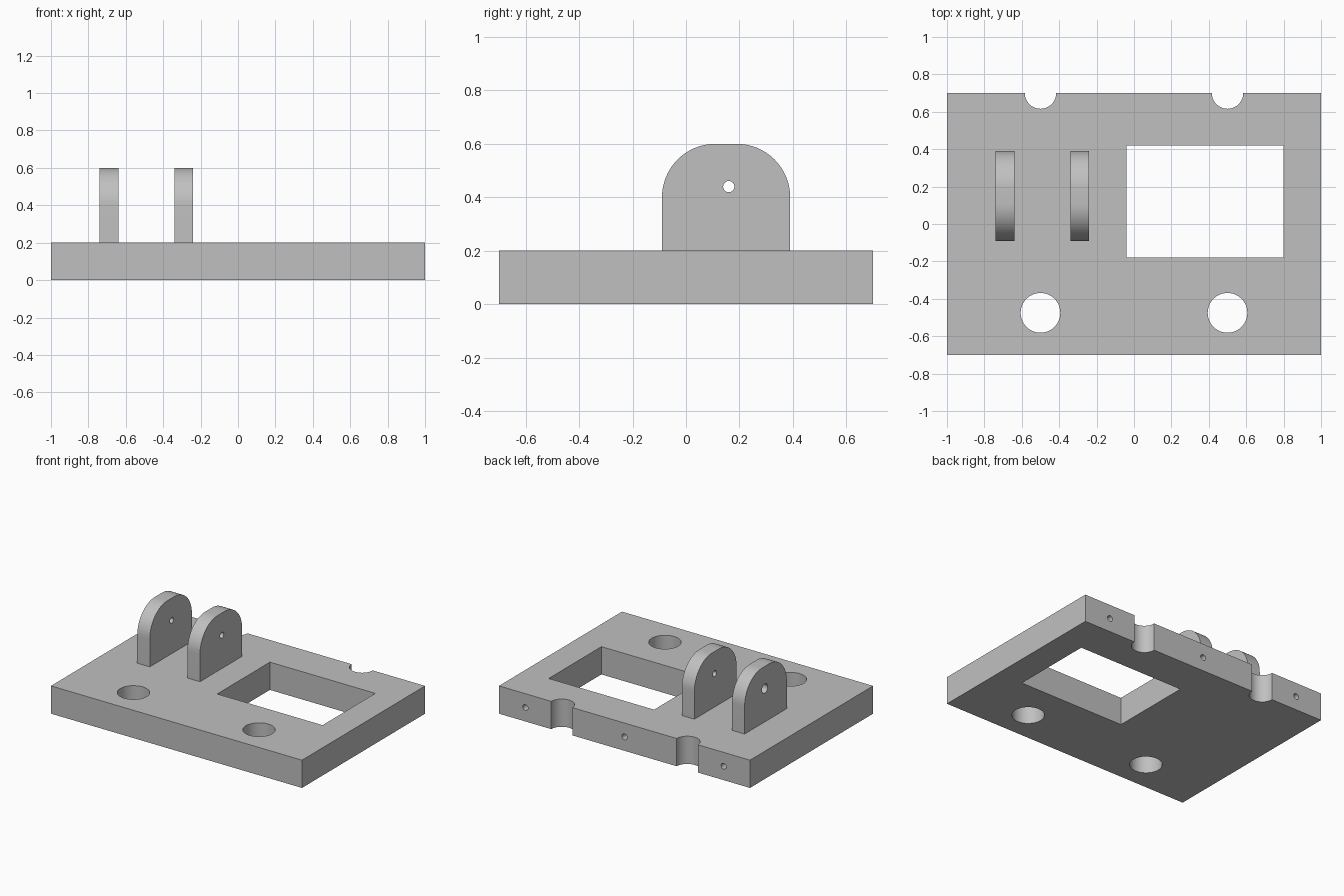
import bpy, bmesh, math
from mathutils import Matrix, Vector

old = bpy.data.objects.get("Cube")
if old:
    bpy.data.objects.remove(old, do_unlink=True)

grey = bpy.data.materials.new("plain grey")
grey.use_nodes = True
colour = (0.53, 0.53, 0.53, 1)
grey.diffuse_color = colour
grey.node_tree.nodes["Principled BSDF"].inputs["Base Color"].default_value = colour


def add_object(name, bm):
    bmesh.ops.recalc_face_normals(bm, faces=bm.faces)
    mesh = bpy.data.meshes.new(name)
    bm.to_mesh(mesh)
    bm.free()
    mesh.materials.append(grey)
    obj = bpy.data.objects.new(name, mesh)
    bpy.context.collection.objects.link(obj)
    return obj


def box(name, low, high):
    bm = bmesh.new()
    low, high = Vector(low), Vector(high)
    bmesh.ops.create_cube(bm, size=1, matrix=Matrix.Translation((low + high) / 2)
                          @ Matrix.Diagonal((*(high - low), 1)))
    return add_object(name, bm)


def rod(name, centre, radius, length, axis, sides=48):
    bm = bmesh.new()
    turn = Vector((0, 0, 1)).rotation_difference(Vector(axis)).to_matrix().to_4x4()
    bmesh.ops.create_cone(bm, cap_ends=True, segments=sides, radius1=radius,
                          radius2=radius, depth=length,
                          matrix=Matrix.Translation(centre) @ turn)
    return add_object(name, bm)


def select(obj):
    bpy.ops.object.select_all(action="DESELECT")
    obj.select_set(True)
    bpy.context.view_layer.objects.active = obj


def cut(obj, cutters):
    # Subtract every cutter, then discard it
    select(obj)
    for cutter in cutters:
        cutter.hide_render = True
        mod = obj.modifiers.new("cut", "BOOLEAN")
        mod.operation, mod.solver, mod.object = "DIFFERENCE", "EXACT", cutter
        bpy.ops.object.modifier_apply(modifier=mod.name)
        bpy.data.objects.remove(cutter, do_unlink=True)
    select(obj)
    bpy.ops.object.shade_smooth_by_angle(angle=math.radians(30))


# Base plate: window, mounting holes, rear notches and blind holes in the rear edge
plate = box("base_plate", (-1, -0.7, 0), (1, 0.7, 0.2))
cutters = [box("window_cutter", (-0.04, -0.18, -0.1), (0.8, 0.42, 0.3))]
for x in (-0.5, 0.5):
    cutters.append(rod("hole_cutter", (x, -0.475, 0.1), 0.106, 0.5, (0, 0, 1)))
    cutters.append(rod("notch_cutter", (x, 0.7, 0.1), 0.084, 0.5, (0, 0, 1)))
for x in (-0.79, 0, 0.79):
    cutters.append(rod("blind_hole_cutter", (x, 0.7, 0.1), 0.021, 0.4, (0, 1, 0), 24))
cut(plate, cutters)


def lug(name, x, thickness=0.1):
    # Upright with rounded upper corners, extruded along x
    back, front, top, radius = 0.39, -0.09, 0.6, 0.2
    outline = [(front, 0.2), (back, 0.2)]
    for centre, start in ((back - radius, 0), (front + radius, 90)):
        for step in range(17):
            a = math.radians(start + 90 * step / 16)
            outline.append((centre + radius * math.cos(a), top - radius + radius * math.sin(a)))
    bm = bmesh.new()
    face = bm.faces.new([bm.verts.new((x - thickness / 2, y, z)) for y, z in outline])
    side = bmesh.ops.extrude_face_region(bm, geom=[face])["geom"]
    bmesh.ops.translate(bm, vec=(thickness, 0, 0),
                        verts=[v for v in side if isinstance(v, bmesh.types.BMVert)])
    return add_object(name, bm)


# Pair of lugs with a pin hole; the outer one is counterbored on its outside
for name, x in (("outer_lug", -0.69), ("inner_lug", -0.29)):
    part = lug(name, x)
    pins = [rod("pin_cutter", (x, 0.16, 0.44), 0.021, 0.3, (1, 0, 0), 24)]
    if name == "outer_lug":
        pins.append(rod("counterbore_cutter", (x - 0.05, 0.16, 0.44), 0.033, 0.1, (1, 0, 0), 24))
    cut(part, pins)
